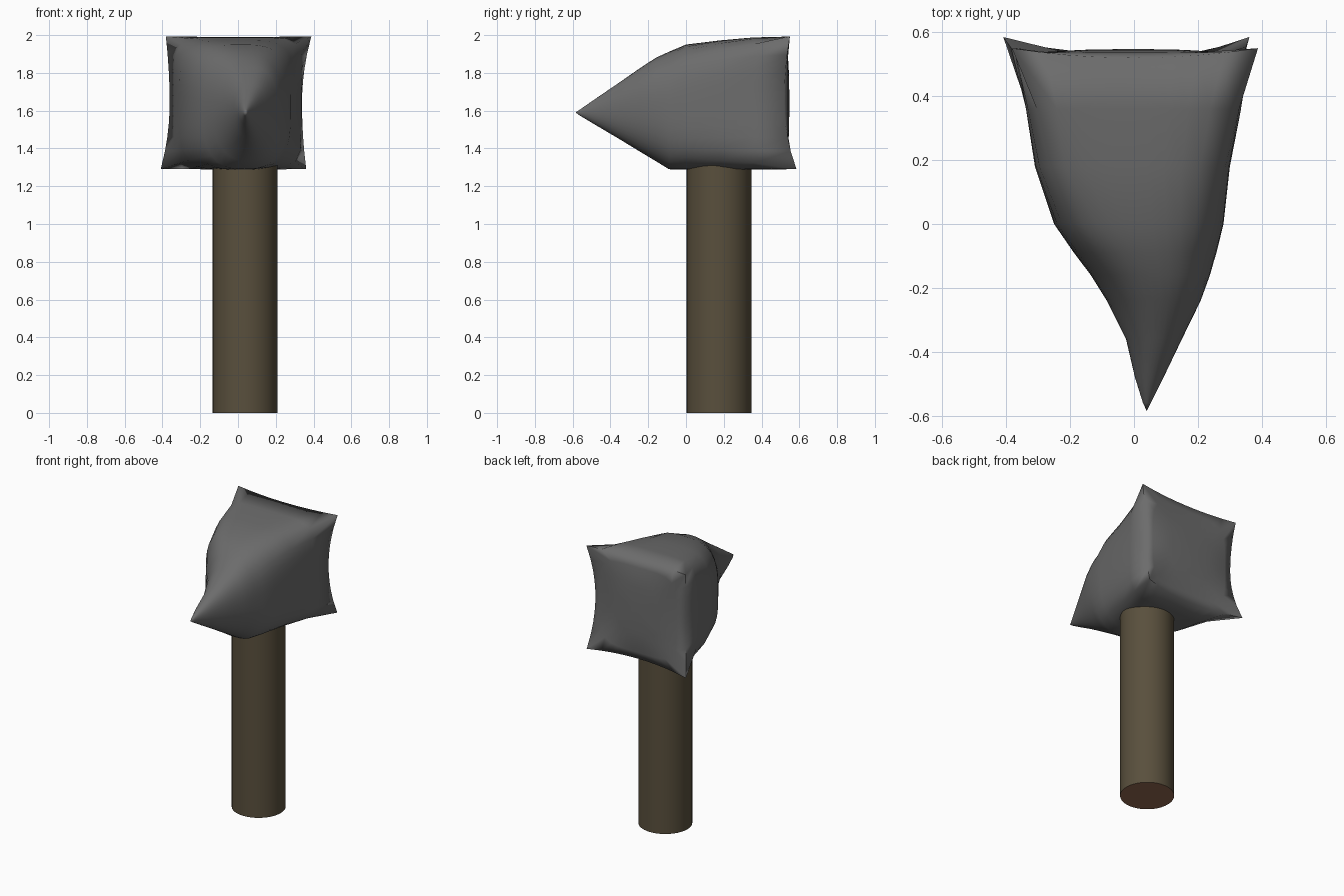
import bpy, bmesh, math

if "Cube" in bpy.data.objects:
    bpy.data.objects.remove(bpy.data.objects["Cube"])


def material(name, rgb):
    m = bpy.data.materials.new(name)
    m.diffuse_color = (*rgb, 1)
    m.use_nodes = True
    m.node_tree.nodes["Principled BSDF"].inputs["Base Color"].default_value = m.diffuse_color
    return m


steel = material("dark_grey_steel", (0.15, 0.15, 0.15))
wood = material("dark_brown_wood", (0.1, 0.079, 0.046))
end_wood = material("orange_brown_end", (0.29, 0.14, 0.08))


def make_object(name, bm, mats, angle):
    mesh = bpy.data.meshes.new(name)
    bm.to_mesh(mesh)
    bm.free()
    for m in mats:
        mesh.materials.append(m)
    ob = bpy.data.objects.new(name, mesh)
    bpy.context.collection.objects.link(ob)
    bpy.ops.object.select_all(action='DESELECT')
    ob.select_set(True)
    bpy.context.view_layer.objects.active = ob
    bpy.ops.object.shade_smooth_by_angle(angle=math.radians(angle))
    return ob


# Handle: round shaft, bottom end in a lighter colour
bm = bmesh.new()
bmesh.ops.create_cone(bm, cap_ends=True, segments=40, radius1=0.172, radius2=0.172, depth=1.31)
bmesh.ops.translate(bm, vec=(0.038, 0.175, 0.655), verts=bm.verts)
bm.normal_update()
for f in bm.faces:
    f.material_index = 1 if f.normal.z < -0.9 else 0
make_object("handle", bm, [wood, end_wood], 40)

# Head: rounded sections lofted from the square back to the front point
N = 40
bm = bmesh.new()


def section(y, x0, x1, z0, z1, n, ridge=0.0):
    """Superellipse ring, with an optional ridge toward the upper right."""
    ring = []
    for i in range(N):
        a = 2 * math.pi * i / N
        c, s = math.cos(a), math.sin(a)
        r = (abs(c) ** n + abs(s) ** n) ** (-1 / n)
        r *= 1 + ridge * max(0, math.cos(a - math.radians(42))) ** 6
        ring.append(bm.verts.new(((x0 + x1) / 2 + r * c * (x1 - x0) / 2, y,
                                  (z0 + z1) / 2 + r * s * (z1 - z0) / 2)))
    return ring


def back_corner(a):
    """Pinched back edge: the four corners stick out and backward."""
    c, s = math.cos(a), math.sin(a)
    m = max(abs(c), abs(s))
    t = (min(abs(c), abs(s)) / m) ** 2
    side = 0.88 if c > 0 else 0.94
    hx = side + (1 - side) * t if abs(c) >= abs(s) else 1
    y = 0.52 + (0.065 if s < 0 else 0.03) * t
    x = 0.385 * hx * c / m + (-0.024 * t if s < 0 else 0.003 * t)
    return bm.verts.new((x, y, 1.64 + 0.35 * s / m + (0.004 * t if s > 0 else 0)))


rings = [
    section(-0.56, 0.028, 0.052, 1.573, 1.607, 2.0, 0.05),
    section(-0.48, 0.003, 0.092, 1.525, 1.662, 2.0, 0.06),
    section(-0.36, -0.025, 0.148, 1.454, 1.743, 2.0, 0.10),
    section(-0.24, -0.085, 0.205, 1.381, 1.825, 2.1, 0.10),
    section(-0.16, -0.135, 0.235, 1.333, 1.878, 2.3, 0.06),
    section(-0.09, -0.188, 0.258, 1.290, 1.912, 2.7),
    section(0.00, -0.25, 0.28, 1.288, 1.95, 3.2),
    section(0.18, -0.31, 0.30, 1.288, 1.972, 4.5),
    section(0.36, -0.338, 0.335, 1.288, 1.988, 6.5),
    [back_corner(2 * math.pi * i / N) for i in range(N)],
]
# Slightly bulged back face
for y, k in ((0.537, 0.85), (0.545, 0.45)):
    rings.append(section(y, -0.005 - 0.35 * k, -0.005 + 0.35 * k,
                         1.64 - 0.35 * k, 1.64 + 0.35 * k, 5))
for r0, r1 in zip(rings, rings[1:]):
    for i in range(N):
        j = (i + 1) % N
        bm.faces.new((r0[i], r0[j], r1[j], r1[i]))
tip = bm.verts.new((0.04, -0.585, 1.59))
back = bm.verts.new((0, 0.548, 1.64))
for i in range(N):
    j = (i + 1) % N
    bm.faces.new((tip, rings[0][j], rings[0][i]))
    bm.faces.new((back, rings[-1][i], rings[-1][j]))
bmesh.ops.recalc_face_normals(bm, faces=bm.faces)
make_object("hammer_head", bm, [steel], 100)
